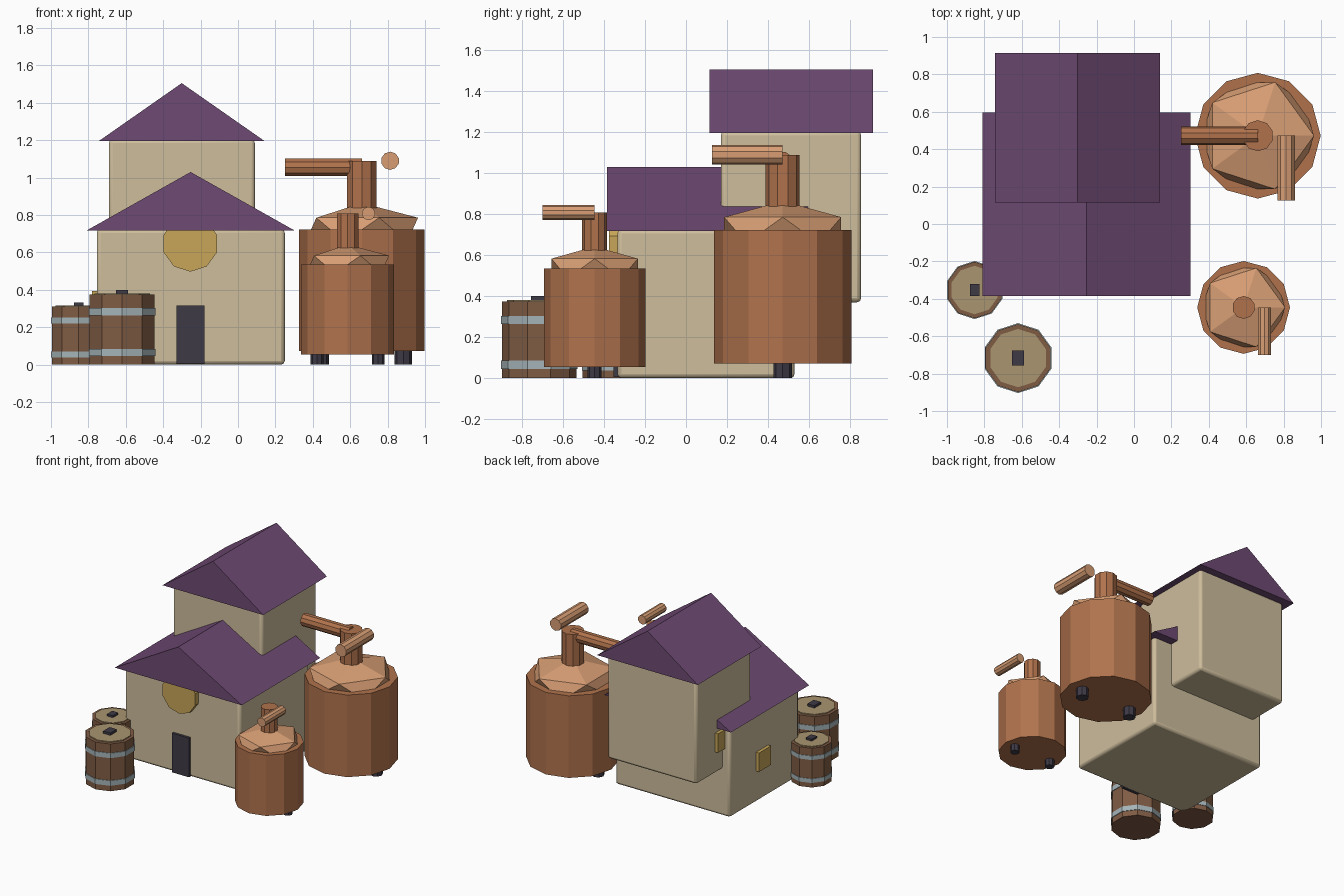
import bpy, math
from mathutils import Vector

if "Cube" in bpy.data.objects:
    bpy.data.objects.remove(bpy.data.objects["Cube"])


def mat(name, rgb):
    m = bpy.data.materials.new(name)
    lin = [(c / 255 / 12.92) if c < 11 else ((c / 255 + 0.055) / 1.055) ** 2.4 for c in rgb]
    m.diffuse_color = (*lin, 1)
    m.use_nodes = True
    m.node_tree.nodes["Principled BSDF"].inputs["Base Color"].default_value = m.diffuse_color
    return m


PLASTER = mat("plaster", (206, 189, 156))
PURPLE = mat("purple_roof", (110, 74, 115))
COPPER = mat("copper", (176, 114, 76))
PALE = mat("pale_copper", (216, 158, 116))
DARK = mat("dark_iron", (62, 58, 70))
AMBER = mat("amber_glass", (200, 166, 88))
WOOD = mat("barrel_wood", (128, 92, 68))
HOOP = mat("hoop_metal", (165, 180, 184))
LID = mat("barrel_lid", (170, 149, 112))


def finish(name, m):
    o = bpy.context.object
    o.name = name
    o.data.materials.append(m)
    return o


def box(name, lo, hi, m, bevel=0):
    lo, hi = Vector(lo), Vector(hi)
    bpy.ops.mesh.primitive_cube_add(size=1, location=(lo + hi) / 2)
    o = finish(name, m)
    o.scale = hi - lo
    bpy.ops.object.transform_apply(location=False, rotation=False, scale=True)
    if bevel:
        b = o.modifiers.new("bevel", "BEVEL")
        b.width, b.segments = bevel, 2
        bpy.ops.object.shade_smooth_by_angle(angle=math.radians(50))
    return o


def rod(name, a, b, r, m, sides=10):
    """Cylinder running between two points that differ along one axis."""
    a, b = Vector(a), Vector(b)
    d = b - a
    rot = (0, 0, 0)
    if abs(d.x) > 1e-4:
        rot = (0, math.pi / 2, 0)
    elif abs(d.y) > 1e-4:
        rot = (math.pi / 2, 0, 0)
    bpy.ops.mesh.primitive_cylinder_add(vertices=sides, radius=r, depth=d.length,
                                        location=(a + b) / 2, rotation=rot)
    return finish(name, m)


def gable_roof(name, x0, x1, y0, y1, z0, z1):
    xm = (x0 + x1) / 2
    verts = [(x, y, z) for y in (y0, y1) for x, z in ((x0, z0), (x1, z0), (xm, z1))]
    faces = [(0, 1, 2), (5, 4, 3), (0, 3, 4, 1), (1, 4, 5, 2), (2, 5, 3, 0)]
    me = bpy.data.meshes.new(name)
    me.from_pydata(verts, [], faces)
    me.materials.append(PURPLE)
    bpy.context.collection.objects.link(bpy.data.objects.new(name, me))


def still(name, x, y, r, z0, z1, dome_h, neck_r, neck_top, foot_r):
    rod(name + "_tank", (x, y, z0), (x, y, z1), r, COPPER, 12)
    bpy.ops.mesh.primitive_ico_sphere_add(subdivisions=1, radius=1, location=(x, y, z1))
    finish(name + "_dome", PALE).scale = (r, r, dome_h)
    rod(name + "_neck", (x, y, z1), (x, y, neck_top), neck_r, COPPER)
    # spout beside the neck, pointing to the front
    rod(name + "_spout", (x + 0.45 * r, y, neck_top), (x + 0.45 * r, y - 1.03 * r, neck_top),
        0.145 * r, PALE)
    for side in (-1, 1):
        fx = x + side * 0.66 * r
        rod(name + "_foot", (fx, y, 0), (fx, y, z0 + 0.01), foot_r, DARK, 8)


def barrel(name, x, y, s):
    def disc(part, r, z0, z1, m):
        rod(name + part, (x, y, z0 * s), (x, y, z1 * s), r * s, m)
    disc("_staves", 0.182, 0, 0.374, WOOD)
    disc("_lower_hoop", 0.187, 0.045, 0.085, HOOP)
    disc("_upper_hoop", 0.187, 0.264, 0.303, HOOP)
    disc("_lid", 0.156, 0.36, 0.381, LID)
    box(name + "_bung", (x - 0.031 * s, y - 0.04 * s, 0.37 * s),
        (x + 0.031 * s, y + 0.04 * s, 0.4 * s), DARK)


# House and the tower behind it
box("house_walls", (-0.755, -0.335, 0), (0.25, 0.53, 0.725), PLASTER, 0.02)
gable_roof("house_roof", -0.81, 0.303, -0.385, 0.595, 0.717, 1.03)
box("tower_walls", (-0.69, 0.17, 0.37), (0.09, 0.855, 1.205), PLASTER, 0.02)
gable_roof("tower_roof", -0.742, 0.14, 0.115, 0.913, 1.197, 1.505)

# Door and windows
box("door", (-0.33, -0.355, 0.005), (-0.18, -0.32, 0.315), DARK)
rod("round_window", (-0.255, -0.375, 0.647), (-0.255, -0.32, 0.647), 0.15, AMBER)
box("house_side_window", (-0.78, 0.05, 0.245), (-0.74, 0.2, 0.395), AMBER)
box("tower_side_window", (-0.715, 0.46, 0.54), (-0.675, 0.62, 0.69), AMBER)

# Copper stills
still("large_still", 0.662, 0.472, 0.336, 0.072, 0.722, 0.142, 0.083, 1.09, 0.046)
still("small_still", 0.586, -0.446, 0.248, 0.054, 0.535, 0.107, 0.061, 0.808, 0.034)
rod("transfer_pipe", (0.25, 0.472, 1.055), (0.662, 0.472, 1.055), 0.05, COPPER)

# Barrels by the front left corner
barrel("front_barrel", -0.62, -0.717, 1.0)
barrel("rear_barrel", -0.852, -0.353, 0.83)
